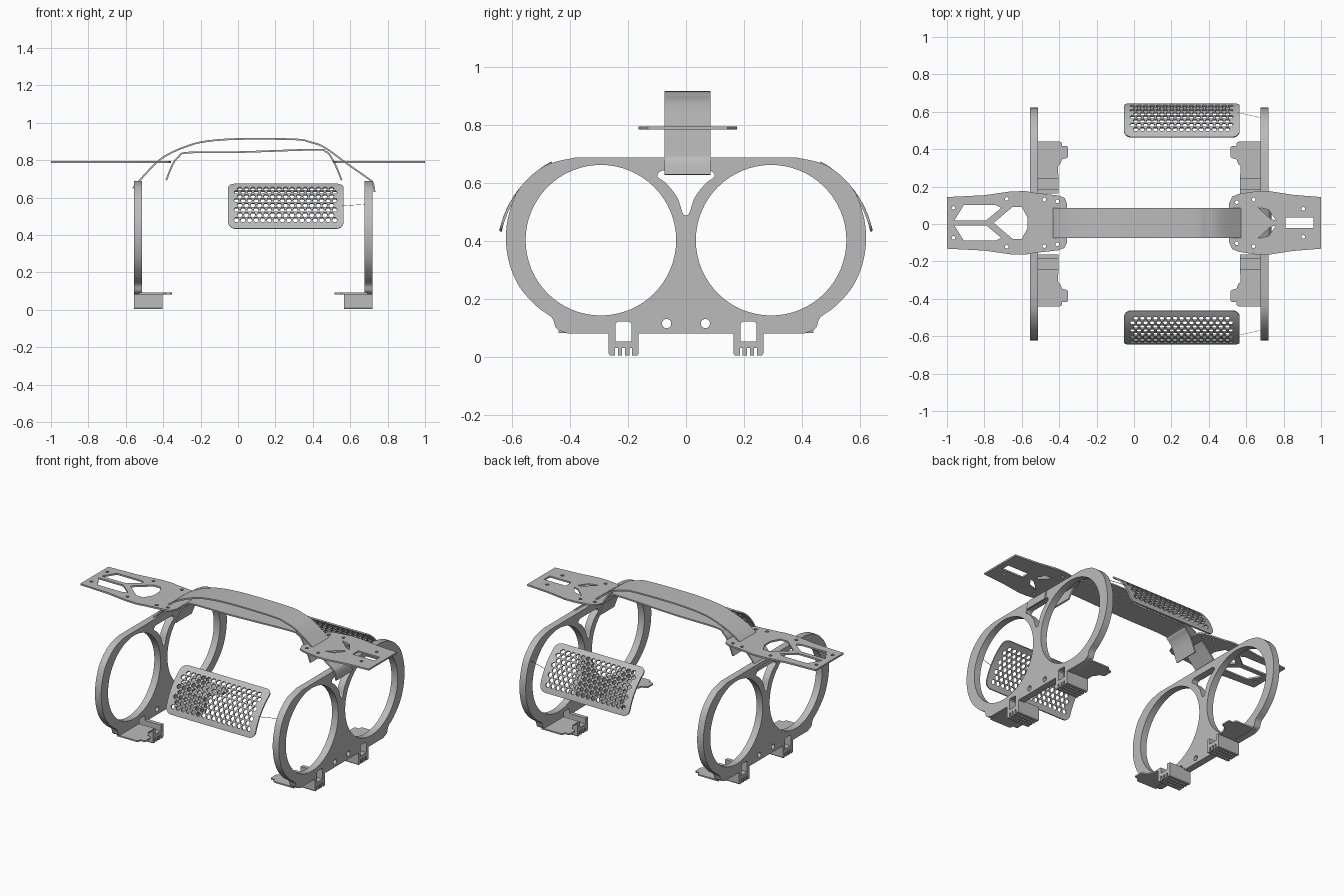
import bpy, bmesh, math
from mathutils import Vector

cube = bpy.data.objects.get("Cube")
if cube:
    bpy.data.objects.remove(cube)

grey = bpy.data.materials.new("satin grey")
grey.use_nodes = True
COLOUR = (0.5, 0.5, 0.5, 1)
grey.diffuse_color = COLOUR
grey.node_tree.nodes["Principled BSDF"].inputs["Base Color"].default_value = COLOUR

MIDDLE = 0.163  # twice the x of the plane between the two side frames


def circle(cx, cy, r, n=12):
    return [(cx + r * math.cos(math.tau * i / n), cy + r * math.sin(math.tau * i / n))
            for i in range(n)]


def spline(pts, steps=5):
    """Smooth open path through the points."""
    p = [Vector(q) for q in [pts[0], *pts, pts[-1]]]
    out = []
    for a, b, c, d in zip(p, p[1:], p[2:], p[3:]):
        for i in range(steps):
            t = i / steps
            out.append(tuple(0.5 * (2 * b + (c - a) * t + (2 * a - 5 * b + 4 * c - d) * t * t
                                    + (3 * b - a - 3 * c + d) * t ** 3)))
    return out + [tuple(pts[-1])]


def flip(pts):
    return [(-a, b) for a, b in reversed(pts)]


def sheet(name, outline, holes, low, high, place):
    """Cut sheet with holes, from low to high, put into space by place(a, b, c)."""
    curve = bpy.data.curves.new(name, 'CURVE')
    curve.dimensions, curve.fill_mode = '2D', 'BOTH'
    curve.extrude = (high - low) / 2
    for loop in [outline, *holes]:
        s = curve.splines.new('POLY')
        s.points.add(len(loop) - 1)
        for pt, (a, b) in zip(s.points, loop):
            pt.co = (a, b, 0, 1)
        s.use_cyclic_u = True
    temp = bpy.data.objects.new(name, curve)
    mesh = bpy.data.meshes.new_from_object(temp)
    bpy.data.objects.remove(temp)
    bpy.data.curves.remove(curve)
    bm = bmesh.new()
    bm.from_mesh(mesh)
    bmesh.ops.remove_doubles(bm, verts=bm.verts, dist=1e-5)
    for v in bm.verts:
        v.co = place(v.co.x, v.co.y, v.co.z + (low + high) / 2)
    bmesh.ops.recalc_face_normals(bm, faces=bm.faces)
    bm.to_mesh(mesh)
    bm.free()
    mesh.materials.clear()
    mesh.materials.append(grey)
    obj = bpy.data.objects.new(name, mesh)
    bpy.context.collection.objects.link(obj)
    bpy.ops.object.select_all(action='DESELECT')
    obj.select_set(True)
    bpy.context.view_layer.objects.active = obj
    bpy.ops.object.shade_smooth_by_angle(angle=math.radians(30))
    return obj


# Side frame profile in y, z: two big rings joined by a web
rim = spline([(-.385, .688), (-.488, .66), (-.574, .584), (-.612, .491), (-.622, .405),
              (-.609, .319), (-.574, .24), (-.515, .174), (-.464, .136), (-.447, .098),
              (-.409, .081)])
half = rim + [(-.243, .081), (-.243, .115), (-.236, .122), (-.195, .122), (-.188, .115),
              (-.188, .081)]
frame_outline = half + flip(half)
vee = spline([(-.07, .645), (-.09, .64), (-.098, .622), (-.067, .598), (-.03, .55),
              (-.012, .498), (0, .488)])
frame_holes = [circle(s * .294, .403, .26, 64) for s in (-1, 1)]
frame_holes += [circle(s * .067, .115, .016, 16) for s in (-1, 1)]
frame_holes.append(vee + flip(vee)[1:])

# Slotted foot profile in y, z
foot_outline = [(-.267, .012), (-.262, .004)]
for y in (-.24, -.2155, -.191):
    foot_outline += [(y - .005, .004), (y - .005, .03), (y + .005, .03), (y + .005, .004)]
foot_outline += [(-.169, .004), (-.164, .012), (-.164, .09), (-.188, .09), (-.188, .053),
                 (-.243, .053), (-.243, .09), (-.267, .09)]

# Tabbed shelf beside each foot, in x, y
shelf_outline = [(-.53, -.25), (-.53, -.44), (-.395, -.44), (-.385, -.432), (-.385, -.417),
                 (-.36, -.417), (-.353, -.41), (-.353, -.36), (-.36, -.353), (-.385, -.345),
                 (-.395, -.32), (-.406, -.31), (-.406, -.25)]

for side, mx in (("right", lambda x: x), ("left", lambda x: MIDDLE - x)):
    sheet(side + "_ring_frame", frame_outline, frame_holes, -.556, -.513,
          lambda a, b, c: (mx(c), a, b))
    for end, s in (("front", 1), ("back", -1)):
        sheet(f"{side}_{end}_foot", foot_outline, [], -.556, -.403,
              lambda a, b, c: (mx(c), s * a, b))
        sheet(f"{side}_{end}_shelf", shelf_outline, [], .083, .092,
              lambda a, b, c: (mx(a), s * b, c))


# Bent straps: path in x, z, swept across y
def strap(name, path, thick=.009):
    pts = [Vector(p) for p in spline(path)]
    inner = []
    for i, p in enumerate(pts):
        t = (pts[min(i + 1, len(pts) - 1)] - pts[max(i - 1, 0)]).normalized()
        inner.append(p + thick * Vector((t.y, -t.x)))
    sheet(name, pts + inner[::-1], [], -.075, .085, lambda a, b, c: (a, c, b))


strap("handle_strap", [(-.56, .65), (-.555, .665), (-.444, .786), (-.37, .838), (-.28, .877),
                       (-.18, .904), (0, .918), (.305, .916), (.39, .9), (.465, .872),
                       (.6, .775), (.7, .705), (.725, .68), (.735, .63)])
strap("inner_strap", [(-.388, .695), (-.353, .78), (-.32, .822), (-.27, .845), (.01, .848),
                      (.41, .861), (.47, .85), (.495, .829), (.53, .765), (.558, .695)])

# Flat top plates with strut cutouts, symmetric about y = CY
CY = .006


def both(pts):
    return [pts, [(a, -b) for a, b in pts]]


def top_plate(name, edge, holes):
    outline = edge + [(a, -b) for a, b in reversed(edge)]
    sheet(name, outline, holes, .786, .796, lambda a, b, c: (a, b + CY, c))


def dots(spots):
    return [circle(x, s * y, .01, 10) for x, y in spots for s in (-1, 1)]


top_plate("right_top_plate",
          [(-1, .138), (-.8, .148), (-.66, .168), (-.58, .17), (-.54, .162), (-.4, .146),
           (-.37, .132), (-.357, .1)],
          both([(-.96, .014), (-.91, .095), (-.74, .095), (-.71, .08), (-.79, .014)])
          + [[(-.75, 0), (-.65, .085), (-.6, .085), (-.57, .03), (-.57, -.03),
              (-.6, -.085), (-.65, -.085)]]
          + dots([(-.965, .08), (-.68, .128), (-.48, .125), (-.41, .115)]))
top_plate("left_top_plate",
          [(1, .138), (.85, .15), (.72, .17), (.66, .17), (.56, .155), (.525, .14), (.507, .1)],
          both([(.66, .085), (.72, .07), (.76, .012), (.73, .022)])
          + [[(.81, .028), (.96, .028), (.96, -.028), (.81, -.028)]]
          + dots([(.55, .11), (.64, .125), (.905, .075)]))

# Curved perforated grilles: flat x, arc length bent round the ring axis
X0, X1, LENGTH, R, CORNER = -.053, .565, .307, .355, .04
grille_outline = []
for cx, cu, start in ((X1 - CORNER, LENGTH - CORNER, 0), (X0 + CORNER, LENGTH - CORNER, 90),
                      (X0 + CORNER, CORNER, 180), (X1 - CORNER, CORNER, 270)):
    for k in range(7):
        t = math.radians(start + 15 * k)
        grille_outline.append((cx + CORNER * math.cos(t), cu + CORNER * math.sin(t)))
    if start in (90, 270):  # extra points so the short ends bend
        for k in range(1, 7):
            u = CORNER + (LENGTH - 2 * CORNER) * k / 7
            grille_outline.append((X0, LENGTH - u) if start == 90 else (X1, u))
grille_holes = [circle(X0 + .045 + .035 * (col + .5 * (row % 2)), .048 + .03 * row, .0145, 6)
                for row in range(8) for col in range(16 - row % 2)]


def bend(s):
    def place(x, u, c):
        t = math.radians(12) + u / R
        return (x, s * (.295 + (R + c) * math.cos(t)), .36 + (R + c) * math.sin(t))
    return place


for end, s in (("front", -1), ("back", 1)):
    sheet(end + "_grille", grille_outline, grille_holes, -.006, .003, bend(s))
    # Hair-thin link from the grille to the ring
    sheet(end + "_grille_link", [(.56, .594), (.69, .564), (.69, .566), (.56, .596)], [],
          .555, .557, lambda a, b, c: (a, s * b, c + .07 * (a - .56)))
